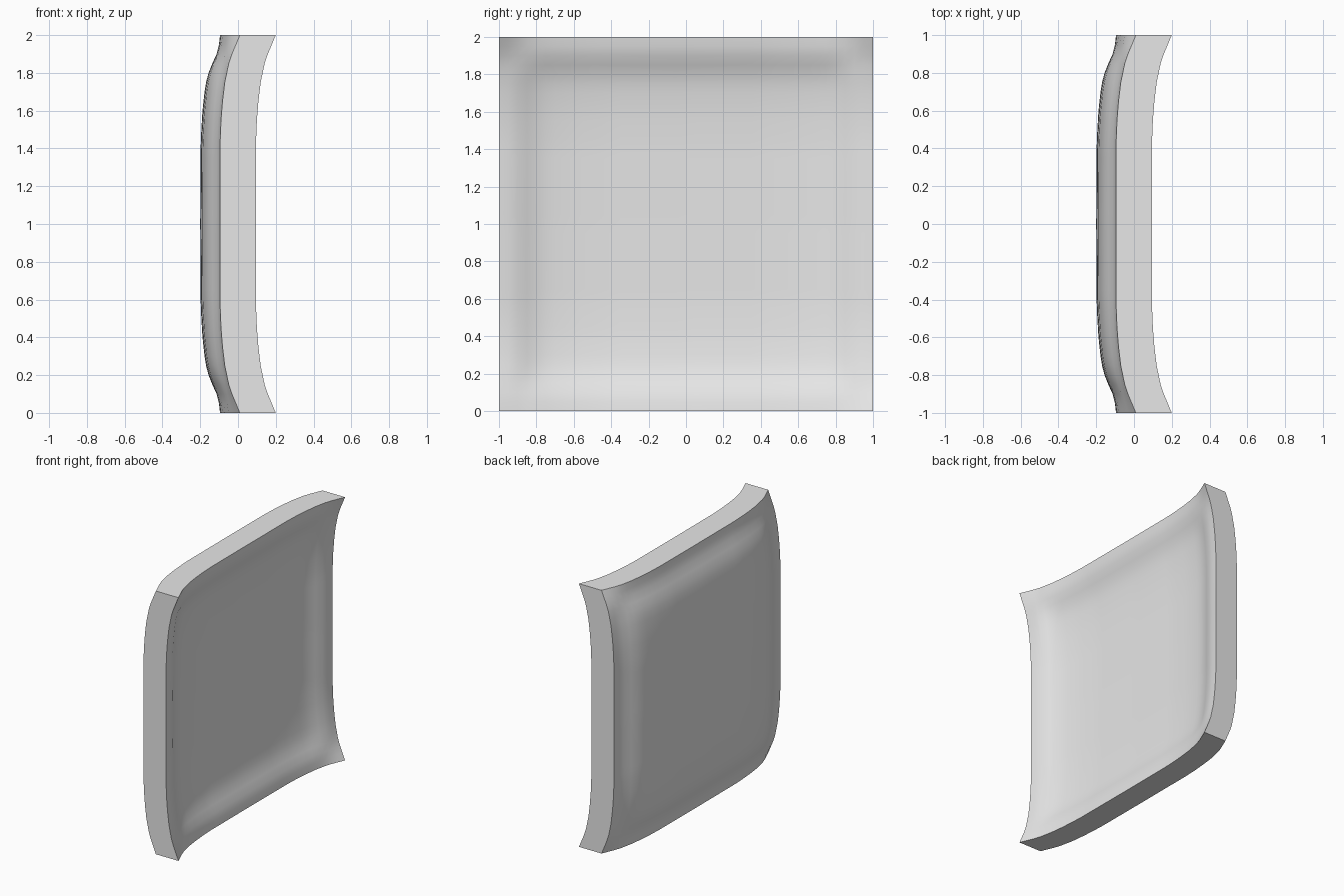
import bpy
import bmesh
from mathutils import Vector

if "Cube" in bpy.data.objects:
    bpy.data.objects.remove(bpy.data.objects["Cube"])

THICKNESS = 0.19
STEPS = 40

# Rise of the panel away from its centre: (distance from centre, rise)
MIDDLE = [(0, 0), (0.4, 0.002), (0.5, 0.006), (0.6, 0.012), (0.7, 0.023),
          (0.75, 0.031), (0.8, 0.044), (0.85, 0.064), (0.9, 0.087),
          (0.95, 0.099), (1, 0.105)]
BORDER = [(0, 0), (0.45, 0.001), (0.55, 0.005), (0.65, 0.013), (0.75, 0.025),
          (0.85, 0.046), (0.9, 0.063), (0.95, 0.084), (1, 0.105)]


def rise(profile, t):
    for (a, ra), (b, rb) in zip(profile, profile[1:]):
        if t <= b + 1e-4:
            return ra + (rb - ra) * (t - a) / (b - a)
    return profile[-1][1]


def weight(t):
    s = max(0.0, (t - 0.75) / 0.25)
    return s * s * (3 - 2 * s)


def dish(y, z):
    a, b = min(abs(y), 1), min(abs(z), 1)
    ma, mb = rise(MIDDLE, a), rise(MIDDLE, b)
    ea, eb = rise(BORDER, a), rise(BORDER, b)
    return ma + mb + weight(a) * (eb - mb) + weight(b) * (ea - ma)


# Grey material
grey = bpy.data.materials.new("light grey")
colour = (0.8, 0.8, 0.8, 1)
grey.use_nodes = True
grey.diffuse_color = colour
grey.node_tree.nodes["Principled BSDF"].inputs["Base Color"].default_value = colour

# Dished square panel, extruded to a slab
bm = bmesh.new()
bmesh.ops.create_grid(bm, x_segments=STEPS, y_segments=STEPS, size=1)
for v in bm.verts:
    y, z = v.co.x, v.co.y
    v.co = Vector((dish(y, z) - 0.2, y, z + 1))
result = bmesh.ops.extrude_face_region(bm, geom=bm.faces[:], use_keep_orig=True)
moved = [g for g in result["geom"] if isinstance(g, bmesh.types.BMVert)]
bmesh.ops.translate(bm, verts=moved, vec=(THICKNESS, 0, 0))
bmesh.ops.recalc_face_normals(bm, faces=bm.faces[:])

mesh = bpy.data.meshes.new("dished_panel")
bm.to_mesh(mesh)
bm.free()
mesh.materials.append(grey)
panel = bpy.data.objects.new("dished_panel", mesh)
bpy.context.collection.objects.link(panel)

# Smooth faces with crisp outer edges
bpy.ops.object.select_all(action="DESELECT")
panel.select_set(True)
bpy.context.view_layer.objects.active = panel
bpy.ops.object.shade_smooth_by_angle(angle=0.7)
